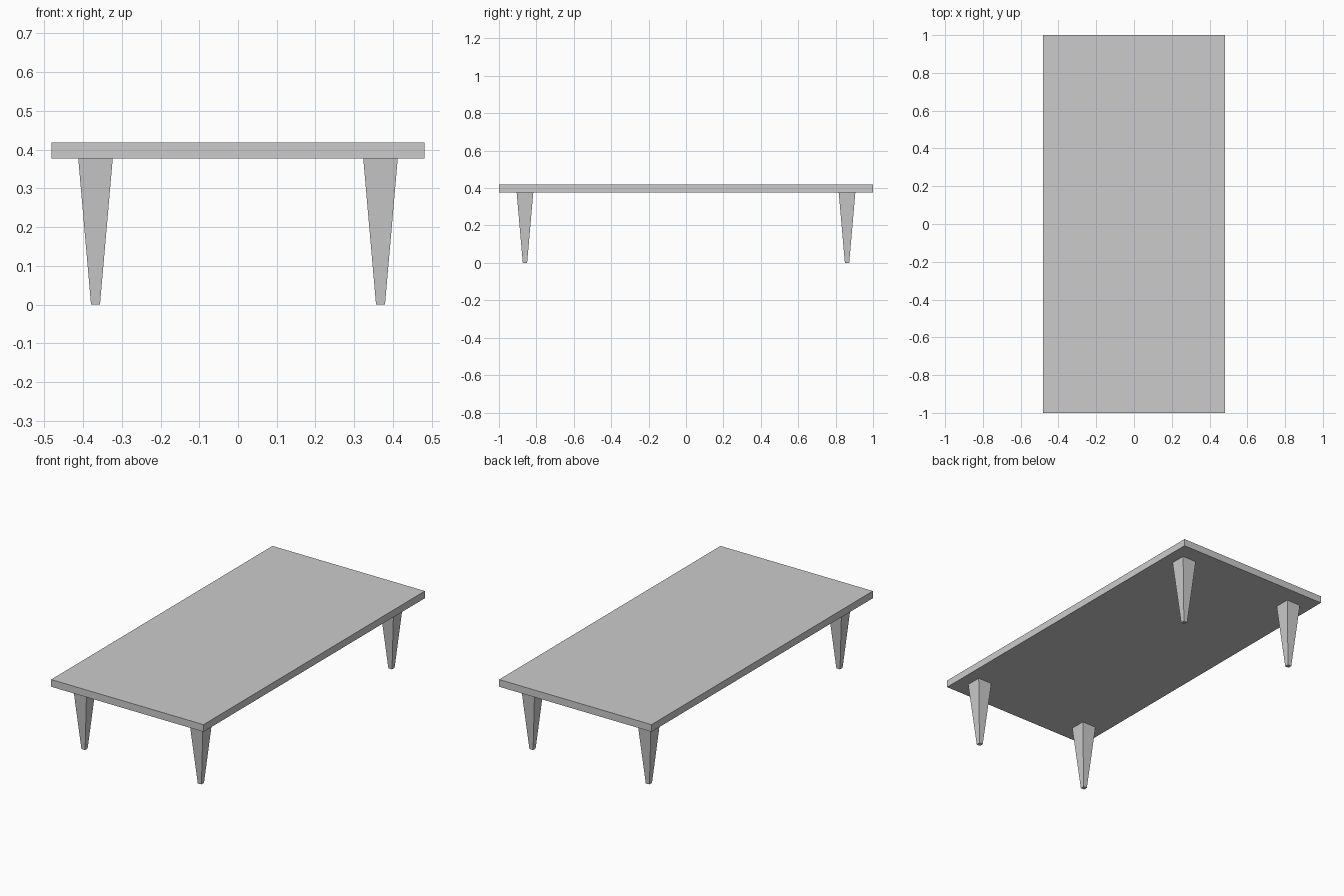
import bpy
import bmesh
from mathutils import Matrix

cube = bpy.data.objects.get("Cube")
if cube:
    bpy.data.objects.remove(cube, do_unlink=True)

GREY = (0.6, 0.6, 0.6, 1.0)
TOP_Z, UNDER_Z = 0.418, 0.377

# One plain grey for the whole table
grey = bpy.data.materials.new("plain grey")
grey.use_nodes = True
grey.diffuse_color = GREY
grey.node_tree.nodes["Principled BSDF"].inputs["Base Color"].default_value = GREY


def add_block(name, centre, size, height, foot_scale=1.0):
    """Flat-shaded box standing at centre, its lower face scaled by foot_scale."""
    bm = bmesh.new()
    bmesh.ops.create_cube(bm, size=1.0, matrix=Matrix.Diagonal((*size, height, 1.0)))
    for v in bm.verts:
        if v.co.z < 0:
            v.co.x *= foot_scale
            v.co.y *= foot_scale
    mesh = bpy.data.meshes.new(name)
    bm.to_mesh(mesh)
    bm.free()
    mesh.materials.append(grey)
    obj = bpy.data.objects.new(name, mesh)
    obj.location = centre
    bpy.context.collection.objects.link(obj)
    return obj


# Table top
add_block("table_top", (0, 0, (TOP_Z + UNDER_Z) / 2), (0.964, 2.0), TOP_Z - UNDER_Z)

# Four tapered square legs
for end, sy in (("front", -1), ("back", 1)):
    for side, sx in (("right", -1), ("left", 1)):
        add_block(f"{end}_{side}_leg", (sx * 0.368, sy * 0.861, UNDER_Z / 2),
                  (0.089, 0.089), UNDER_Z, foot_scale=0.26)
